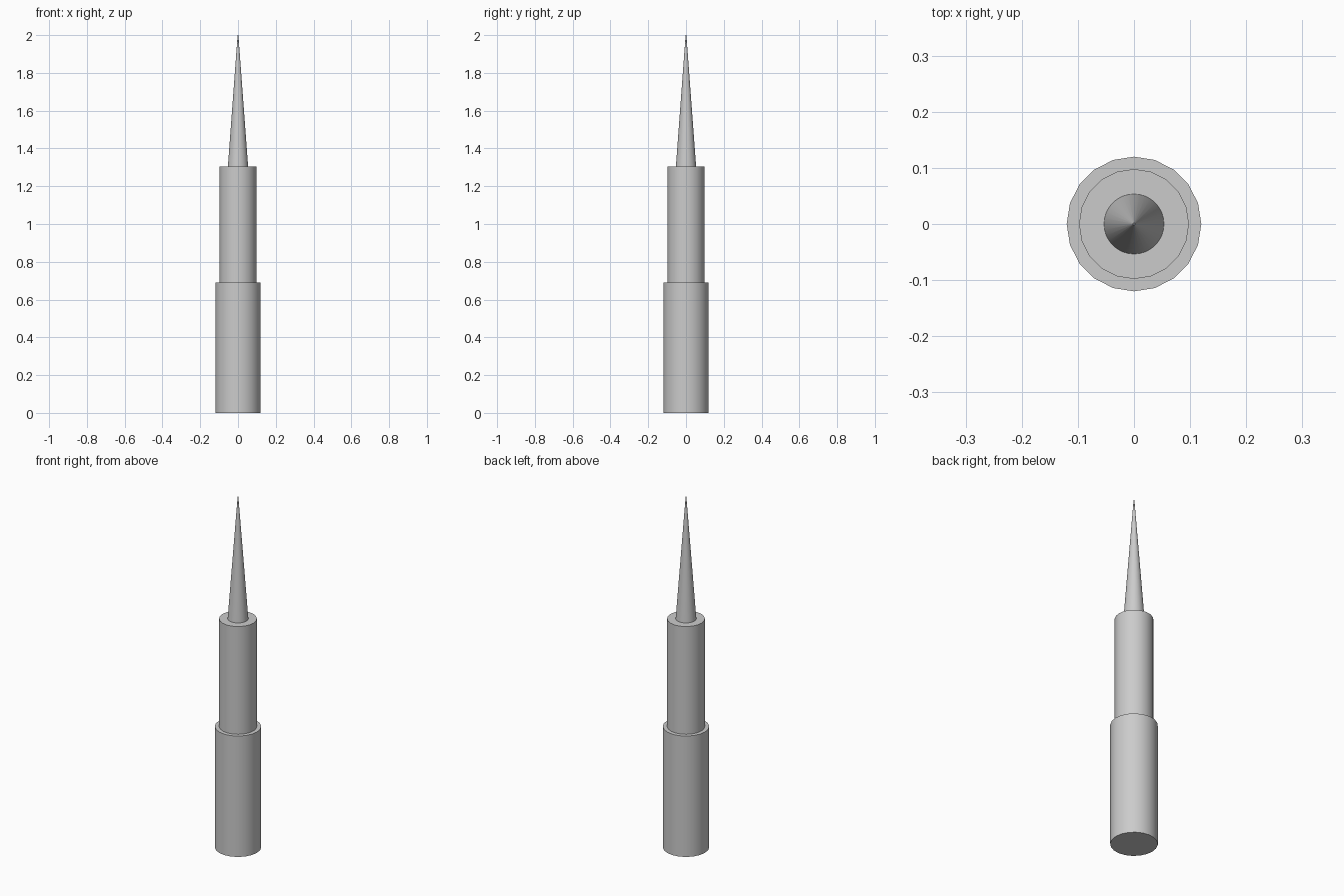
import bpy, math

if "Cube" in bpy.data.objects:
    bpy.data.objects.remove(bpy.data.objects["Cube"])


def tapered(name, sides, r_bottom, r_top, z0, z1):
    """Vertical round section from z0 to z1, smooth around its side."""
    bpy.ops.mesh.primitive_cone_add(vertices=sides, radius1=r_bottom, radius2=r_top,
                                    depth=z1 - z0, location=(0, 0, (z0 + z1) / 2))
    obj = bpy.context.object
    obj.name = name
    bpy.ops.object.shade_smooth_by_angle(angle=math.radians(35))
    return obj


# Thick lower handle
tapered("lower_handle", 20, 0.12, 0.12, 0.0, 0.69)
# Narrower upper sleeve
tapered("upper_sleeve", 20, 0.098, 0.098, 0.69, 1.305)
# Long pointed spike
tapered("spike", 32, 0.0535, 0.002, 1.305, 2.0)
